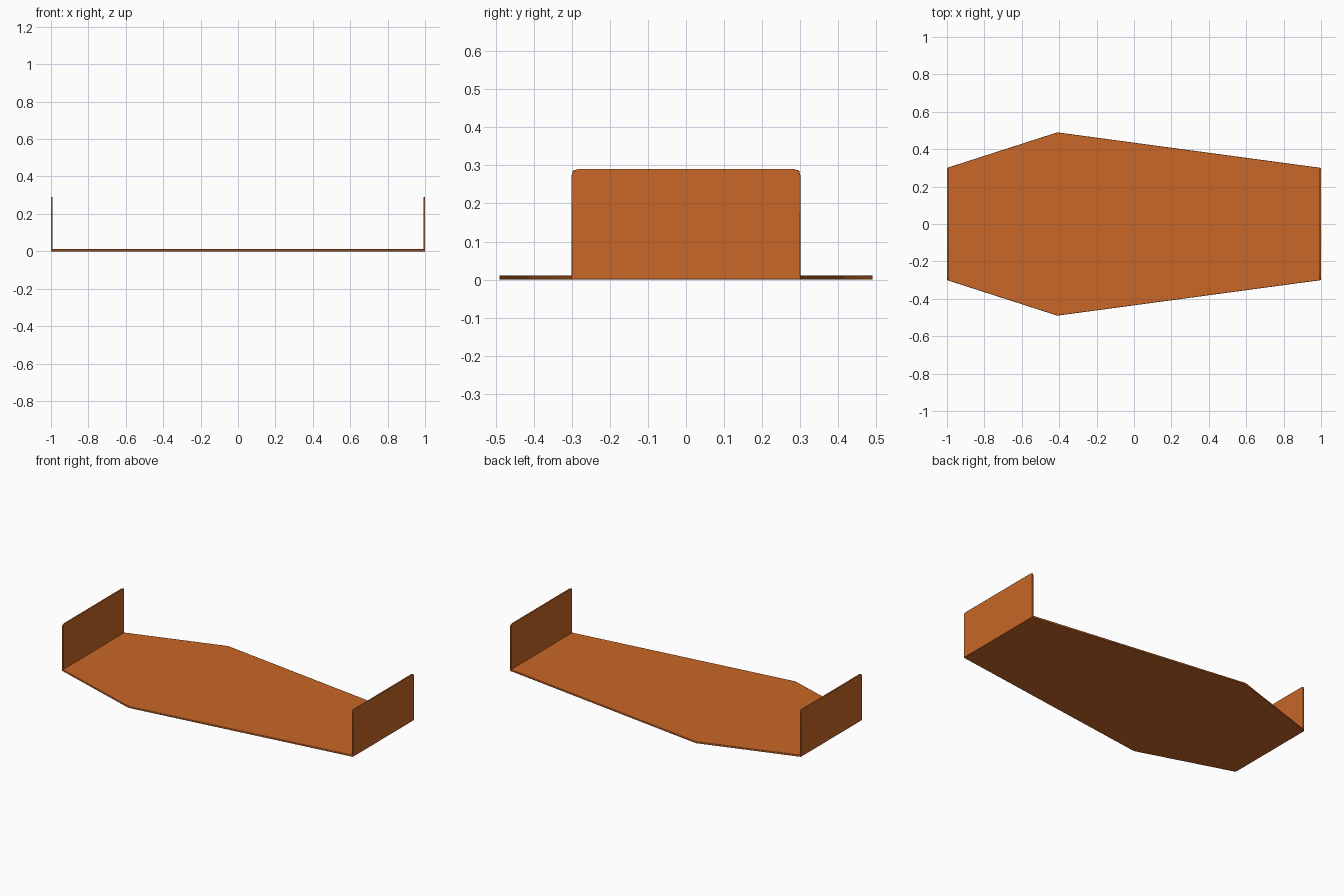
import bpy
import bmesh
from mathutils import Vector

cube = bpy.data.objects.get("Cube")
if cube:
    bpy.data.objects.remove(cube, do_unlink=True)

orange = bpy.data.materials.new("burnt_orange")
orange.use_nodes = True
colour = (0.58, 0.136, 0.02, 1)
orange.diffuse_color = colour
orange.node_tree.nodes["Principled BSDF"].inputs["Base Color"].default_value = colour


def sheet(name, outline, thickness, bevel):
    """Extrude a closed outline into a thin sheet with softened edges."""
    bm = bmesh.new()
    face = bm.faces.new([bm.verts.new(p) for p in outline])
    result = bmesh.ops.extrude_face_region(bm, geom=[face])
    moved = [v for v in result["geom"] if isinstance(v, bmesh.types.BMVert)]
    bmesh.ops.translate(bm, verts=moved, vec=Vector(thickness))
    bmesh.ops.recalc_face_normals(bm, faces=bm.faces[:])
    mesh = bpy.data.meshes.new(name)
    bm.to_mesh(mesh)
    bm.free()
    mesh.materials.append(orange)
    obj = bpy.data.objects.new(name, mesh)
    bpy.context.collection.objects.link(obj)
    mod = obj.modifiers.new("soft_edges", "BEVEL")
    mod.width = bevel
    mod.segments = 2
    bpy.ops.object.select_all(action="DESELECT")
    obj.select_set(True)
    bpy.context.view_layer.objects.active = obj
    bpy.ops.object.shade_smooth_by_angle()
    return obj


# Tapered six-sided floor, widest towards the right end
half = [(-1, 0.3), (-0.41, 0.49), (1, 0.3)]
floor = [(x, y, 0) for x, y in half] + [(x, -y, 0) for x, y in reversed(half)]
sheet("floor_plate", floor, (0, 0, 0.011), 0.002)

# Upright end panels with small clipped top corners
side = [(0.3, 0), (0.3, 0.275), (0.297, 0.286), (0.284, 0.29)]
for name, sign in (("left_end_panel", 1), ("right_end_panel", -1)):
    panel = [(sign, y, z) for y, z in side] + [(sign, -y, z) for y, z in reversed(side)]
    sheet(name, panel, (-sign * 0.009, 0, 0), 0.002)
